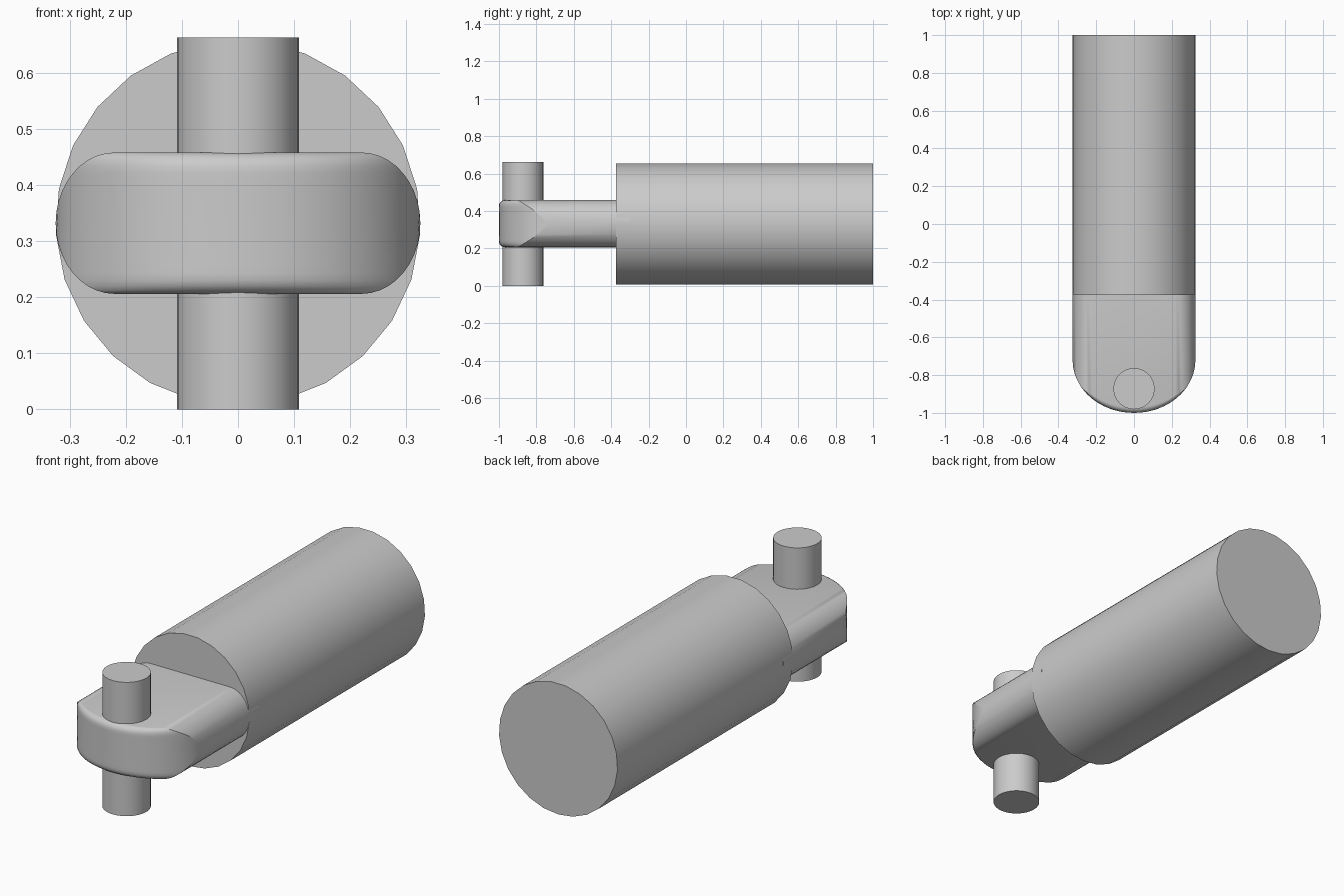
import bpy
import bmesh
import math
from mathutils import Matrix

cube = bpy.data.objects.get("Cube")
if cube:
    bpy.data.objects.remove(cube, do_unlink=True)

MID_Z = 0.332

grey = bpy.data.materials.new("plain grey")
grey.use_nodes = True
colour = (0.6, 0.6, 0.6, 1)
grey.diffuse_color = colour
grey.node_tree.nodes["Principled BSDF"].inputs["Base Color"].default_value = colour


def finish(name, bm):
    """Turn a bmesh into a smooth shaded object with sharp edges kept."""
    bmesh.ops.recalc_face_normals(bm, faces=bm.faces)
    mesh = bpy.data.meshes.new(name)
    bm.to_mesh(mesh)
    bm.free()
    mesh.materials.append(grey)
    obj = bpy.data.objects.new(name, mesh)
    bpy.context.collection.objects.link(obj)
    bpy.ops.object.select_all(action="DESELECT")
    obj.select_set(True)
    bpy.context.view_layer.objects.active = obj
    bpy.ops.object.shade_smooth_by_angle(angle=math.radians(32))
    return obj


def rod(name, radius, length, sides, matrix):
    bm = bmesh.new()
    bmesh.ops.create_cone(bm, cap_ends=True, segments=sides, radius1=radius,
                          radius2=radius, depth=length, matrix=matrix)
    return finish(name, bm)


# Main barrel lying along y, with one corner of its polygon at the bottom
barrel = rod("barrel", 0.325, 1.375, 25, Matrix.Identity(4))
bottom = min(barrel.data.vertices, key=lambda v: v.co.y).co
turn = -math.pi / 2 - math.atan2(bottom.y, bottom.x)
barrel.data.transform(Matrix.Translation((0, 0.3125, MID_Z))
                      @ Matrix.Rotation(math.pi / 2, 4, "X")
                      @ Matrix.Rotation(turn, 4, "Z"))

# Upright pin through the nose of the tongue
rod("cross_pin", 0.109, 0.663, 32, Matrix.Translation((0, -0.872, 0.3315)))


# Tongue: stacked outlines with fully rounded sides and a softly rounded nose
def tongue_outline(height):
    half, bevel = 0.126, 0.03
    width = 0.22 + 0.105 * math.sqrt(max(0, 1 - (height / half) ** 2))
    over = max(0, abs(height) - (half - bevel))
    inset = bevel - math.sqrt(max(0, bevel ** 2 - over ** 2))
    points = [(-width, -0.3)]
    steps = 24
    for i in range(steps + 1):
        x = width * math.sin(math.pi * (i / steps - 0.5))
        reach = math.sqrt(max(0, 1 - (x / 0.325) ** 2))
        points.append((x, -0.72 - (0.28 - inset) * reach))
    points.append((width, -0.3))
    return [(x, y, MID_Z + height) for x, y in points]


bm = bmesh.new()
levels = 20
rings = []
for i in range(levels + 1):
    height = -0.126 * math.cos(math.pi * i / levels)
    rings.append([bm.verts.new(p) for p in tongue_outline(height)])
for low, high in zip(rings, rings[1:]):
    for j in range(len(low)):
        k = (j + 1) % len(low)
        bm.faces.new((low[j], low[k], high[k], high[j]))
bm.faces.new(rings[0][::-1])
bm.faces.new(rings[-1])
finish("tongue", bm)
